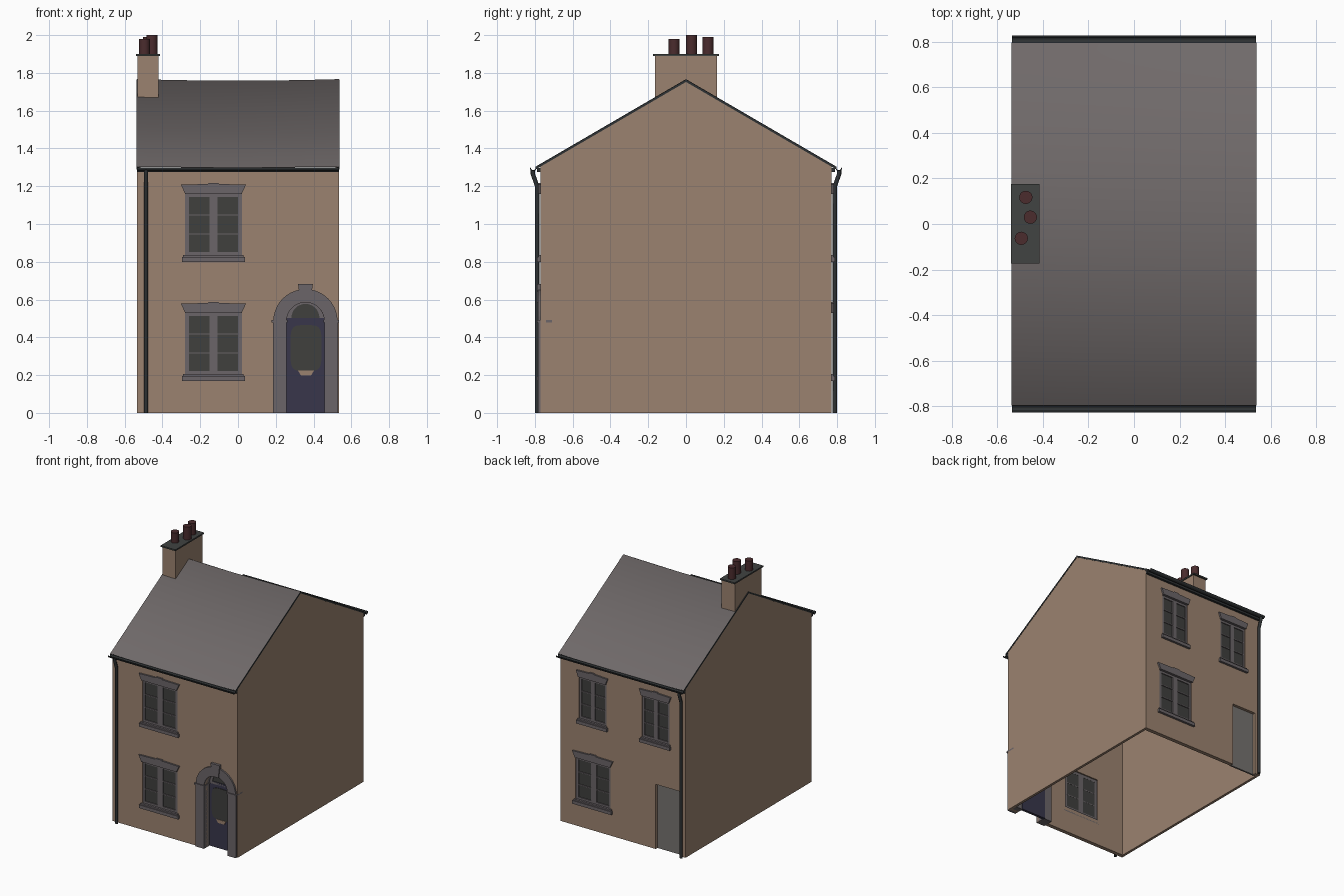
import bpy, bmesh, math
from mathutils import Matrix

if "Cube" in bpy.data.objects:
    bpy.data.objects.remove(bpy.data.objects["Cube"])

def mat(name, r, g, b):
    m = bpy.data.materials.new(name)
    m.diffuse_color = (r, g, b, 1)
    m.use_nodes = True
    m.node_tree.nodes["Principled BSDF"].inputs["Base Color"].default_value = m.diffuse_color
    return m

BRICK = mat("tan brick", 0.33, 0.225, 0.16)
SLATE = mat("grey slate", 0.162, 0.144, 0.144)
STONE = mat("grey stone", 0.147, 0.130, 0.138)
IRON = mat("dark iron", 0.027, 0.031, 0.033)
CAP = mat("chimney cap grey", 0.052, 0.056, 0.054)
NAVY = mat("navy paint", 0.040, 0.037, 0.071)
GLASS = mat("dark glass", 0.050, 0.050, 0.047)
CLAY = mat("dark red clay", 0.069, 0.025, 0.027)
PALE = mat("pale grey paint", 0.18, 0.17, 0.16)

def from_curve(name, cu, m, matrix=Matrix()):
    """Turn a curve into a clean mesh object."""
    tmp = bpy.data.objects.new("tmp", cu)
    bpy.context.collection.objects.link(tmp)
    dg = bpy.context.evaluated_depsgraph_get()
    me = bpy.data.meshes.new_from_object(tmp.evaluated_get(dg))
    bpy.data.objects.remove(tmp)
    me.transform(matrix)
    bm = bmesh.new()
    bm.from_mesh(me)
    bmesh.ops.remove_doubles(bm, verts=bm.verts, dist=0.0002)
    bmesh.ops.recalc_face_normals(bm, faces=bm.faces)
    for f in bm.faces:
        f.smooth = False
    bm.to_mesh(me)
    bm.free()
    me.materials.clear()
    me.materials.append(m)
    me.name = name
    ob = bpy.data.objects.new(name, me)
    bpy.context.collection.objects.link(ob)
    return ob

def plate(name, outlines, a, b, m, axis='y'):
    """Extrude outlines (later ones are holes) from a to b along an axis."""
    cu = bpy.data.curves.new(name, 'CURVE')
    cu.dimensions, cu.fill_mode, cu.extrude = '2D', 'BOTH', abs(b - a) / 2
    for pts in outlines:
        sp = cu.splines.new('POLY')
        sp.points.add(len(pts) - 1)
        for p, (u, v) in zip(sp.points, pts):
            p.co = (u, v, 0, 1)
        sp.use_cyclic_u = True
    c = (a + b) / 2
    if axis == 'y':
        mx = Matrix(((1, 0, 0, 0), (0, 0, -1, c), (0, 1, 0, 0), (0, 0, 0, 1)))
    else:
        mx = Matrix(((0, 0, 1, c), (1, 0, 0, 0), (0, 1, 0, 0), (0, 0, 0, 1)))
    return from_curve(name, cu, m, mx)

def rect(x0, x1, z0, z1):
    return [(x0, z0), (x1, z0), (x1, z1), (x0, z1)]

def arc(cx, cz, r, a0, a1, n=16):
    return [(cx + r * math.cos(math.radians(a0 + (a1 - a0) * i / n)),
             cz + r * math.sin(math.radians(a0 + (a1 - a0) * i / n))) for i in range(n + 1)]

XL, XR, YW = -0.535, 0.535, 0.77
RIDGE, SLOPE = 1.766, 0.582

# windows: centre x, sill base z, width factor, side (-1 front, 1 back)
WINDOWS = [(-0.13, 0.80, 1, -1), (-0.13, 0.17, 1, -1),
           (0.26, 0.80, 0.78, 1), (-0.28, 0.80, 0.78, 1), (0.255, 0.17, 1, 1)]

def holes(side):
    return [rect(cx - 0.15 * k, cx + 0.15 * k, z + 0.03, z + 0.365)
            for cx, z, k, s in WINDOWS if s == side]

# walls
DX, DZ, DR = 0.357, 0.485, 0.10
front = [(XL, 0), (DX - DR, 0)] + arc(DX, DZ, DR, 180, 0) + [(DX + DR, 0), (XR, 0), (XR, 1.30), (XL, 1.30)]
plate("front_wall", [front] + holes(-1), -YW, -YW + 0.03, BRICK)
back = [(XL, 0), (-0.49, 0), (-0.49, 0.50), (-0.28, 0.50), (-0.28, 0), (XR, 0), (XR, 1.30), (XL, 1.30)]
plate("back_wall", [back] + holes(1), YW, YW - 0.03, BRICK)
gz = RIDGE - SLOPE * YW - 0.008
gable = [(-YW, 0), (YW, 0), (YW, gz), (0, RIDGE - 0.008), (-YW, gz)]
YE = 0.797
ez = RIDGE - SLOPE * YE
verge = [(-YE, ez), (-YE, ez - 0.014), (0, RIDGE - 0.014), (YE, ez - 0.014), (YE, ez), (0, RIDGE)]
for n, x, d in (("left", XL, 1), ("right", XR, -1)):
    plate(n + "_gable_wall", [gable], x, x + 0.02 * d, BRICK, 'x')
    plate(n + "_verge", [verge], x - 0.002 * d, x + 0.01 * d, IRON, 'x')

# sagging slate roof, smooth across the ridge
bm = bmesh.new()
rows = []
for i in range(13):
    x = XL + (XR - XL) * i / 12
    sag = 0.008 * (1 - (x / XR) ** 2)
    rows.append([bm.verts.new((x, y, RIDGE + 0.001 - SLOPE * abs(y) - sag * (1 - 0.5 * abs(y) / YE)))
                 for y in (-YE, 0, YE)])
for p, q in zip(rows, rows[1:]):
    for j in range(2):
        bm.faces.new((p[j], q[j], q[j + 1], p[j + 1])).smooth = True
me = bpy.data.meshes.new("roof")
bm.to_mesh(me)
bm.free()
me.materials.append(SLATE)
bpy.context.collection.objects.link(bpy.data.objects.new("roof", me))

# gutters, fascias and downpipes
for n, s, px in (("front", -1, -0.487), ("back", 1, -0.51)):
    trough = arc(s * 0.809, 1.298, 0.018, 180, 360, 10) + arc(s * 0.809, 1.298, 0.013, 360, 180, 10)
    plate(n + "_gutter", [trough], XL, XR, IRON, 'x')
    plate(n + "_fascia", [rect(XL, XR, 1.275, 1.297)], s * 0.765, s * 0.788, IRON)
    cu = bpy.data.curves.new("pipe", 'CURVE')
    cu.dimensions, cu.bevel_depth, cu.bevel_resolution, cu.use_fill_caps = '3D', 0.0115, 2, True
    path = [(0.811, 1.285), (0.811, 1.265), (0.788, 1.20), (0.788, 0.0)]
    sp = cu.splines.new('POLY')
    sp.points.add(len(path) - 1)
    for p, (y, z) in zip(sp.points, path):
        p.co = (px, s * y, z, 1)
    pipe = from_curve(n + "_downpipe", cu, IRON)
    for f in pipe.data.polygons:
        f.use_smooth = len(f.vertices) == 4

# windows with lintel, stepped sill, frame and glass
def window(cx, z, k, s):
    X = lambda pts: [(cx + k * u, z + v) for u, v in pts]
    out = lambda y: s * y
    plate("window_lintel", [X([(-0.15, 0.36), (0.15, 0.36), (0.172, 0.408), (0.03, 0.412), (0.025, 0.418),
                              (-0.025, 0.418), (-0.03, 0.412), (-0.172, 0.408)])], out(0.75), out(0.783), STONE)
    plate("window_sill", [X(rect(-0.167, 0.167, 0, 0.025))], out(0.74), out(0.788), STONE)
    plate("window_sill_step", [X(rect(-0.16, 0.16, 0.025, 0.036))], out(0.74), out(0.78), STONE)
    panes = []
    for x0, x1 in ((-0.13, -0.022), (0.022, 0.13)):
        for r in range(3):
            a = 0.052 + r * 0.099
            panes.append(X(rect(x0, x1, a, a + 0.093)))
    plate("window_frame", [X(rect(-0.15, 0.15, 0.03, 0.365))] + panes, out(0.75), out(0.764), STONE)
    plate("window_glass", [X(rect(-0.14, 0.14, 0.04, 0.355))], out(0.751), out(0.757), GLASS)

for w in WINDOWS:
    window(*w)

# front door surround: pilasters, capitals, arch and keystone
for x0, x1, c0, c1 in ((0.185, 0.257, 0.178, 0.262), (0.457, 0.53, 0.452, 0.535)):
    plate("door_pilaster", [rect(x0, x1, 0, DZ)], -0.783, -0.70, STONE)
    plate("door_capital", [rect(c0, c1, 0.479, 0.491)], -0.79, -0.71, STONE)
plate("door_arch", [arc(DX, DZ, 0.17, 0, 180, 20) + arc(DX, DZ, DR, 180, 0, 20)], -0.783, -0.70, STONE)
plate("keystone", [[(0.33, 0.584), (0.384, 0.584), (0.396, 0.682), (0.318, 0.682)]], -0.79, -0.75, STONE)

# front door, letter plate and fanlight
plate("front_door", [rect(0.25, 0.464, 0, 0.503)], -0.715, -0.695, NAVY)
panel = []
for i in range(28):
    c, s = math.cos(i * math.tau / 28), math.sin(i * math.tau / 28)
    panel.append((0.36 + 0.083 * math.copysign(abs(c) ** 0.45, c), 0.343 + 0.122 * math.copysign(abs(s) ** 0.45, s)))
plate("door_glass", [panel], -0.719, -0.713, GLASS)
plate("letter_plate", [[(0.333, 0.198), (0.387, 0.198), (0.402, 0.224), (0.318, 0.224)]], -0.722, -0.714, BRICK)
plate("fanlight_frame", [arc(DX, DZ, 0.103, 0, 180), arc(DX, 0.503, 0.074, 0, 180)], -0.715, -0.70, STONE)
plate("fanlight_glass", [arc(DX, 0.497, 0.085, 0, 180)], -0.709, -0.703, GLASS)

# back door
plate("back_door", [rect(-0.495, -0.275, 0, 0.505)], 0.735, 0.748, PALE)

# chimney stack, cap and pots
plate("chimney_stack", [rect(-0.533, -0.42, 1.655, 1.892)], -0.163, 0.163, BRICK)
plate("chimney_cap", [rect(-0.54, -0.414, 1.89, 1.901)], -0.174, 0.176, CAP)
for x, y, top in ((-0.475, 0.117, 1.99), (-0.455, 0.03, 2.0), (-0.495, -0.063, 1.98)):
    bpy.ops.mesh.primitive_cylinder_add(vertices=20, radius=0.029, depth=top - 1.895,
                                        location=(x, y, (top + 1.895) / 2))
    pot = bpy.context.object
    pot.name = "chimney_pot"
    pot.data.materials.append(CLAY)
    bpy.ops.object.shade_smooth_by_angle()
